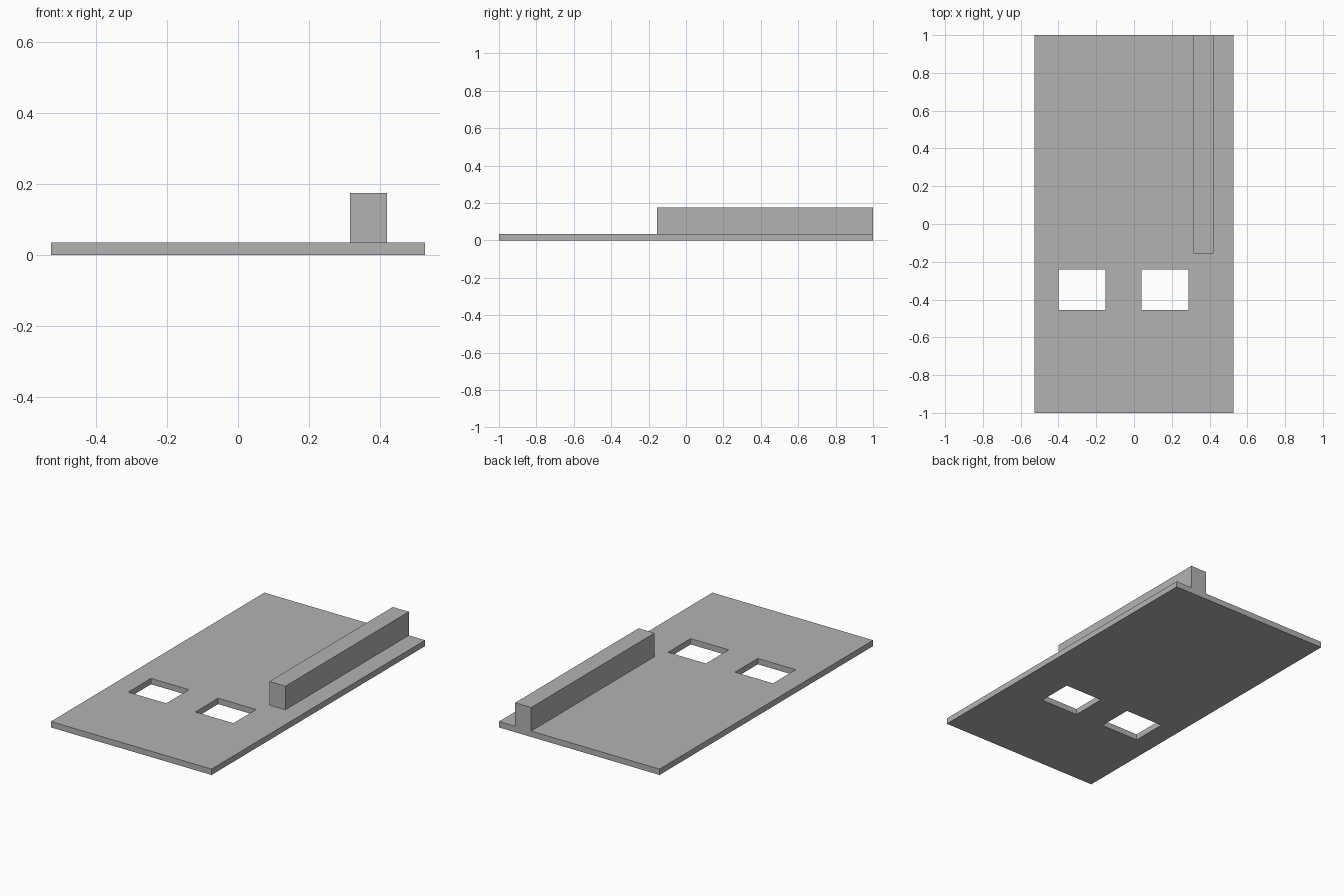
import bpy

old = bpy.data.objects.get("Cube")
if old:
    bpy.data.objects.remove(old, do_unlink=True)

grey = bpy.data.materials.new("plain grey")
grey.use_nodes = True
colour = (0.45, 0.45, 0.45, 1)
grey.diffuse_color = colour
grey.node_tree.nodes["Principled BSDF"].inputs["Base Color"].default_value = colour


def box(name, x, y, z):
    """Box spanning the given (low, high) range on each axis."""
    spans = (x, y, z)
    bpy.ops.mesh.primitive_cube_add(size=1, location=[(a + b) / 2 for a, b in spans])
    ob = bpy.context.object
    ob.name = name
    ob.scale = [b - a for a, b in spans]
    bpy.ops.object.transform_apply(location=False, rotation=False, scale=True)
    ob.data.materials.append(grey)
    return ob


THICK = 0.035

# Flat base plate
plate = box("base_plate", (-0.527, 0.527), (-1, 1), (0, THICK))

# Two rectangular windows cut through the plate
for side, left in (("right", -0.401), ("left", 0.039)):
    cutter = box(side + "_window_cutter", (left, left + 0.249), (-0.455, -0.242), (-0.1, 0.1))
    cutter.hide_render = True
    cut = plate.modifiers.new(side + "_window", "BOOLEAN")
    cut.operation = "DIFFERENCE"
    cut.solver = "EXACT"
    cut.object = cutter
    bpy.context.view_layer.objects.active = plate
    bpy.ops.object.modifier_apply(modifier=cut.name)
    bpy.data.objects.remove(cutter, do_unlink=True)

# Raised rail running to the back edge
box("side_rail", (0.315, 0.42), (-0.156, 1), (THICK, 0.175))
